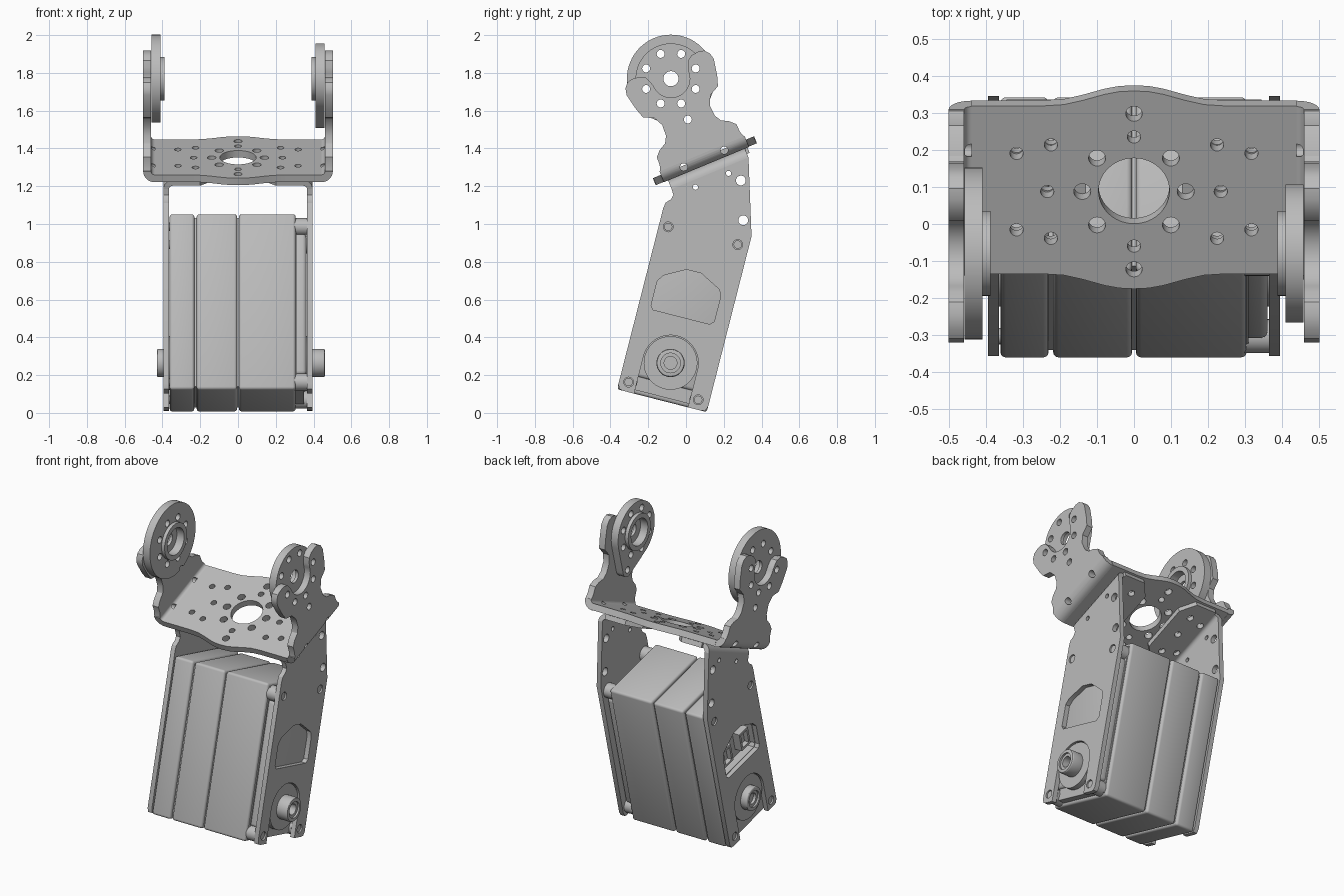
import bpy, bmesh
from math import sin, cos, pi, radians
from mathutils import Vector, geometry

cube = bpy.data.objects.get("Cube")
if cube:
    bpy.data.objects.remove(cube, do_unlink=True)

grey = bpy.data.materials.new("satin grey")
grey.use_nodes = True
grey.diffuse_color = (0.5, 0.5, 0.5, 1)
grey.node_tree.nodes["Principled BSDF"].inputs["Base Color"].default_value = (0.5, 0.5, 0.5, 1)


# Two tilted frames in the side plane: the motor body and the upper bracket
def tilted(oy, oz, angle):
    c, s = cos(radians(angle)), sin(radians(angle))
    return lambda a, b: (oy + a * c - b * s, oz + a * s + b * c)


BODY = tilted(-0.365, 0.125, -14.3)
TOP = tilted(0.1, 1.335, 22.5)


def body_side(a, b, c):
    return (c, *BODY(a, b))


def top_side(a, b, c):
    return (c, *TOP(a, b))


def top_flat(a, b, c):
    return (a, *TOP(b, c))


def top_bend(a, b, c):
    return (a, *TOP(c, b))


def circle(x, y, r, n=32, a0=0.0, a1=2 * pi):
    closed = a1 - a0 > 2 * pi - 0.01
    steps = n if closed else n - 1
    return [(x + r * cos(a0 + (a1 - a0) * i / steps), y + r * sin(a0 + (a1 - a0) * i / steps))
            for i in range(n)]


def prisms(name, items, frame):
    """One object from a list of (outline, low, high) prisms."""
    bm = bmesh.new()
    for pts, lo, hi in items:
        face = bm.faces.new([bm.verts.new(frame(a, b, lo)) for a, b in pts])
        shift = Vector(frame(0, 0, hi)) - Vector(frame(0, 0, lo))
        new = bmesh.ops.extrude_face_region(bm, geom=[face])["geom"]
        bmesh.ops.translate(bm, vec=shift, verts=[v for v in new if isinstance(v, bmesh.types.BMVert)])
    bmesh.ops.recalc_face_normals(bm, faces=bm.faces)
    me = bpy.data.meshes.new(name)
    bm.to_mesh(me)
    bm.free()
    me.materials.append(grey)
    ob = bpy.data.objects.new(name, me)
    bpy.context.collection.objects.link(ob)
    return ob


def bake(ob):
    bpy.context.view_layer.update()
    dg = bpy.context.evaluated_depsgraph_get()
    me = bpy.data.meshes.new_from_object(ob.evaluated_get(dg))
    ob.modifiers.clear()
    ob.data = me


def cut(ob, items, frame):
    tool = prisms("cutter", items, frame)
    tool.hide_render = True
    mod = ob.modifiers.new("holes", "BOOLEAN")
    mod.operation, mod.solver, mod.object = "DIFFERENCE", "EXACT", tool
    bake(ob)
    bpy.data.objects.remove(tool, do_unlink=True)


def bevel(ob, width):
    mod = ob.modifiers.new("edges", "BEVEL")
    mod.width, mod.segments, mod.limit_method = width, 3, "ANGLE"
    bake(ob)


def mirrored(pts):
    return pts + [(-a, b) for a, b in reversed(pts) if abs(a) > 1e-6]


def rect(a0, b0, a1, b1):
    return [(a0, b0), (a1, b0), (a1, b1), (a0, b1)]


# Motor body: three slices round a core, with thin seams between them
W, H = 0.49, 0.96
prisms("body_core", [(rect(0.02, 0.02, W - 0.02, H - 0.02), -0.3, 0.31)], body_side)
window = [(0.08, 0.455), (0.065, 0.475), (0.065, 0.61), (0.09, 0.645), (0.2, 0.705),
          (0.28, 0.705), (0.395, 0.645), (0.41, 0.61), (0.41, 0.475), (0.39, 0.455)]
for name, lo, hi in (("right", -0.362, -0.231), ("middle", -0.219, -0.005), ("left", 0.005, 0.305)):
    part = prisms("body_" + name, [(rect(0, 0, W, H), lo, hi)], body_side)
    bevel(part, 0.015)
    if name == "right":
        cut(part, [(window, -0.4, -0.31)], body_side)

# Connector sockets in the recess
sockets = prisms("sockets", [(rect(u, 0.5, u + 0.09, 0.62), -0.36, -0.3) for u in (0.1, 0.28)], body_side)
cut(sockets, [(rect(u + 0.015, 0.515, u + 0.075, 0.605), -0.4, -0.33) for u in (0.1, 0.28)], body_side)

# Narrower end cap with corner posts
cap = prisms("end_cap", [(rect(0.03, 0.09, W - 0.03, H - 0.1), 0.29, 0.362)], body_side)
bevel(cap, 0.02)
corners = [(u, v) for u in (0.05, 0.43) for v in (0.052, 0.9)]
prisms("corner_posts", [(circle(u, v, 0.046), 0.29, 0.365) for u, v in corners], body_side)
prisms("cap_feet", [(rect(0.09, 0.02, 0.4, 0.12), 0.29, 0.35)], body_side)

AXIS = (0.24, 0.205)
slot = [(AXIS[0] - 0.147, 0)] + circle(*AXIS, 0.147, 33, pi, 0) + [(AXIS[0] + 0.147, 0)]


def to_body(s, t):
    y, z = TOP(s, t)
    dy, dz = y + 0.365, z - 0.125
    k = radians(14.3)
    return dy * cos(k) - dz * sin(k), dy * sin(k) + dz * cos(k)


# Lower bracket, output discs and screws on both sides
cheek = ([(0.0, 0.03), (0.01, 0.005), (0.03, 0)] + slot
         + [(W - 0.03, 0), (W - 0.01, 0.005), (W, 0.03), (W, H), to_body(0.22, -0.072),
            to_body(-0.22, -0.072), (0.035, 1.07), (0.028, 1.045), (0.005, 1.02), (0, 0.99)])
for side, sg, reach in (("left", 1, 0.46), ("right", -1, 0.43)):
    plate = prisms("lower_cheek_" + side, [(cheek, sg * 0.365, sg * 0.395)], body_side)
    holes = [(circle(u, v, 0.026, 20), sg * 0.3, sg * 0.45)
             for u, v in corners + [(0.362, 1.233), (0.426, 1.032)]]
    cut(plate, holes + [(window, sg * 0.3, sg * 0.45)], body_side)
    cut(plate, [(circle(s, -0.11, 0.014, 16), sg * 0.3, sg * 0.45) for s in (-0.1, 0.09)], top_side)
    prisms("screws_" + side, [(circle(u, v, 0.022, 20), sg * 0.34, sg * 0.388) for u, v in corners], body_side)
    bend = (circle(sg * 0.345, -0.072, 0.05, 9, 0, pi / 2) if sg > 0
            else circle(-0.345, -0.072, 0.05, 9, pi, pi / 2))
    inner = (circle(sg * 0.345, -0.072, 0.02, 9, 0, pi / 2) if sg > 0
             else circle(-0.345, -0.072, 0.02, 9, pi, pi / 2))
    prisms("lower_bend_" + side, [(bend + inner[::-1], -0.22, 0.22)], top_bend)
    tab = [(sg * x, s) for x, s in ((0.345, -0.22), (0.2, -0.22), (0.13, -0.15), (0.13, 0.15),
                                    (0.2, 0.235), (0.345, 0.235))]
    flange = prisms("lower_flange_" + side, [(tab, -0.052, -0.022)], top_flat)
    cut(flange, [(circle(sg * x, s, 0.02, 20), -0.1, 0.05)
                 for x, s in ((0.225, 0.135), (0.225, -0.145), (0.235, 0), (0.318, 0.112), (0.318, -0.12))],
        top_flat)
    horn = prisms("output_disc_" + side, [(circle(*AXIS, 0.142, 48), sg * 0.34, sg * 0.385)], body_side)
    hub = prisms("output_hub_" + side, [(circle(*AXIS, 0.075, 40), sg * 0.37, sg * reach)], body_side)
    bevel(hub, 0.008)
    cut(hub, [(circle(*AXIS, 0.052), sg * (reach - 0.012), sg * 0.5)], body_side)
    cut(hub, [(circle(*AXIS, 0.034), sg * 0.4, sg * 0.5)], body_side)

# Upper bracket base with front and back bulges
edge = [(0.44, 0.246), (0.25, 0.246), (0.19, 0.25), (0.14, 0.262), (0.08, 0.28), (0.04, 0.288), (0, 0.29)]
half = mirrored(edge)
base = prisms("upper_base", [(half + [(x, -s) for x, s in reversed(half)], -0.02, 0.02)], top_flat)
spots = [(0, 0.228, 0.022), (0, 0.16, 0.018), (0.1, 0.098, 0.023), (0.225, 0.137, 0.018),
         (0.318, 0.112, 0.018)]
spots = {(a * x, b * s, r) for x, s, r in spots for a in (1, -1) for b in (1, -1)}
spots |= {(a * x, 0, r) for x, r in ((0.14, 0.023), (0.235, 0.018)) for a in (1, -1)}
cut(base, [(circle(x, s - 0.005, r, 24), -0.1, 0.1) for x, s, r in sorted(spots)]
    + [(circle(0, -0.003, 0.096, 48), -0.1, 0.1)], top_flat)

# Upper arms with forked ends, round couplers and bends
fork = [(0.24, 0.04), (0.23, 0.07), (0.228, 0.115), (0.2, 0.143), (0.16, 0.165), (0.14, 0.2),
        (0.136, 0.26), (0.16, 0.31), (0.215, 0.338), (0.232, 0.39), (0.25, 0.48), (0.242, 0.515),
        (0.22, 0.54), (0.19, 0.547), (0.15, 0.543), (0.12, 0.525), (0.105, 0.49)]
HUB = (0, 0.47)
fork += circle(*HUB, 0.1, 13, 0, -pi / 2)
ring = [(HUB[0] + 0.142 * cos(a), HUB[1] + 0.142 * sin(a))
        for a in (pi / 4 * k for k in range(8))]
drop = [Vector(p) for p in circle(*HUB, 0.187, 64) + circle(0, 0.24, 0.048, 32)]
drop = [tuple(drop[i]) for i in geometry.convex_hull_2d(drop)]

for side, sg, outline in (("left", 1, drop), ("right", -1, circle(*HUB, 0.233, 64))):
    small = [(circle(a, b, 0.021, 20), sg * 0.3, sg * 0.6) for a, b in ring + [(0, 0.236)]]
    arm = prisms("upper_arm_" + side, [(mirrored(fork), sg * 0.46, sg * 0.502)], top_side)
    cut(arm, small, top_side)
    if sg > 0:
        arcs = [circle(0.44, 0.04, r, 9, -pi / 2, 0) for r in (0.062, 0.02)]
    else:
        arcs = [circle(-0.44, 0.04, r, 9, -pi / 2, -pi) for r in (0.062, 0.02)]
    bend = prisms("upper_bend_" + side, [(arcs[0] + arcs[1][::-1], -0.244, 0.244)], top_bend)
    cut(bend, [(circle(s, 0.012, 0.02, 20), sg * 0.42, sg * 0.6) for s in (-0.116, 0.116)], top_side)
    coupler = prisms("coupler_" + side, [(outline, sg * 0.41, sg * 0.459)], top_side)
    cut(coupler, small + [(circle(*HUB, 0.085, 40), sg * 0.3, sg * 0.44)], top_side)
    cut(coupler, [(circle(*HUB, 0.04), sg * 0.3, sg * 0.6)], top_side)
    collar = prisms("collar_" + side, [(circle(*HUB, 0.115, 48), sg * 0.388, sg * 0.411)], top_side)
    cut(collar, [(circle(*HUB, 0.085, 40), sg * 0.3, sg * 0.5)], top_side)

# Smooth the curved walls, keep hard edges
bpy.ops.object.select_all(action="DESELECT")
for ob in bpy.context.scene.objects:
    if ob.type == "MESH":
        ob.select_set(True)
        bpy.context.view_layer.objects.active = ob
bpy.ops.object.shade_smooth_by_angle(angle=radians(30))
